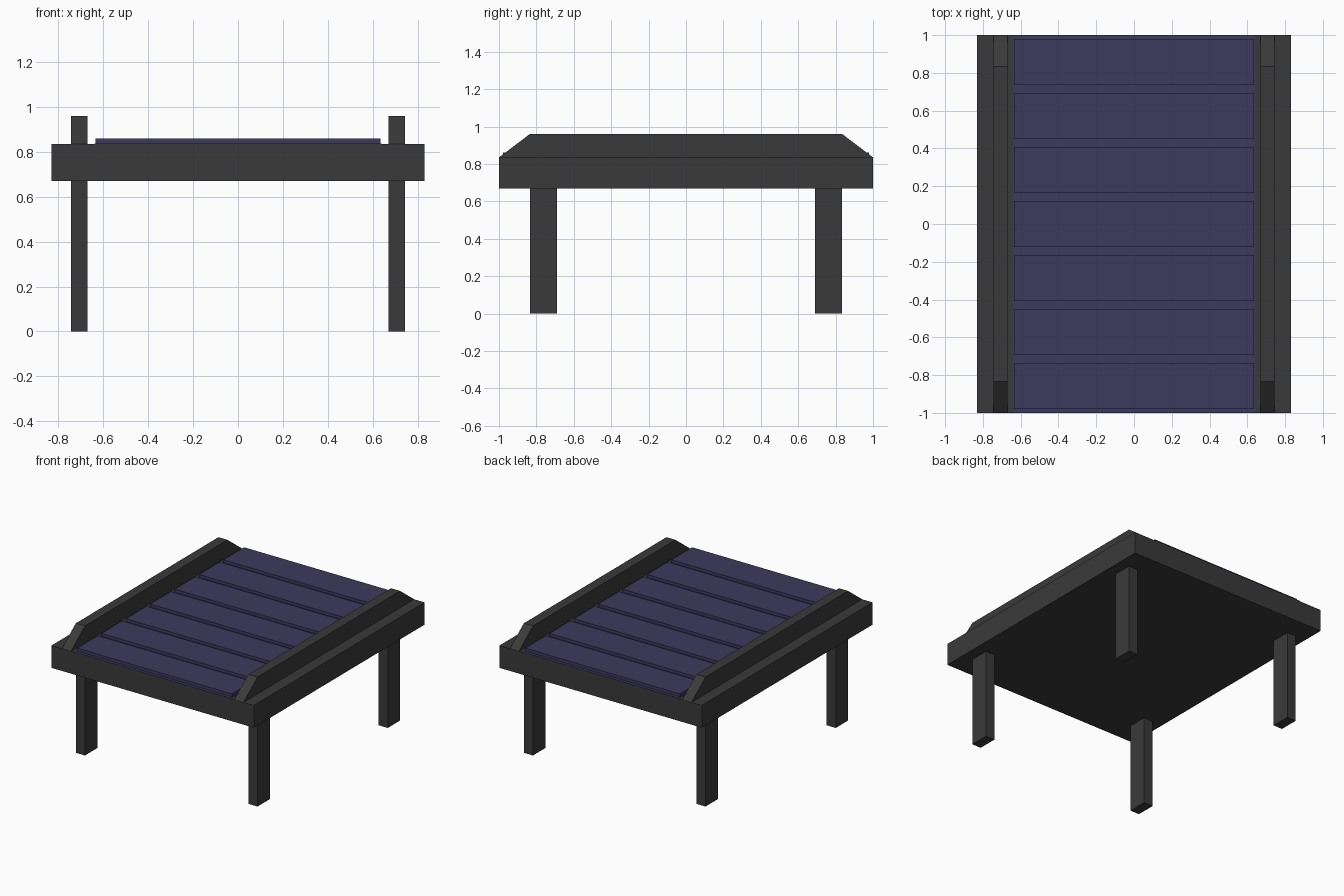
import bpy, bmesh

if "Cube" in bpy.data.objects:
    bpy.data.objects.remove(bpy.data.objects["Cube"])


def material(name, color):
    m = bpy.data.materials.new(name)
    m.diffuse_color = (*color, 1)
    m.use_nodes = True
    m.node_tree.nodes["Principled BSDF"].inputs["Base Color"].default_value = m.diffuse_color
    return m


DARK = material("dark_frame", (0.042, 0.042, 0.042))
BLUE = material("blue_slats", (0.047, 0.042, 0.11))


def prism(name, profile, x0, x1, mat):
    """Extrude a (y, z) profile from x0 to x1."""
    bm = bmesh.new()
    face = bm.faces.new([bm.verts.new((x0, y, z)) for y, z in profile])
    ext = bmesh.ops.extrude_face_region(bm, geom=[face])
    verts = [v for v in ext["geom"] if isinstance(v, bmesh.types.BMVert)]
    bmesh.ops.translate(bm, verts=verts, vec=(x1 - x0, 0, 0))
    bmesh.ops.recalc_face_normals(bm, faces=bm.faces)
    mesh = bpy.data.meshes.new(name)
    bm.to_mesh(mesh)
    bm.free()
    mesh.materials.append(mat)
    obj = bpy.data.objects.new(name, mesh)
    bpy.context.collection.objects.link(obj)


def box(name, x, y, z, mat):
    prism(name, [(y[0], z[0]), (y[1], z[0]), (y[1], z[1]), (y[0], z[1])], x[0], x[1], mat)


TOP = 0.835

# Platform slab
box("platform", (-0.83, 0.83), (-1, 1), (0.67, TOP), DARK)

# Side rails with sloped ends, and the legs below them
rail = [(-1, TOP), (1, TOP), (0.835, 0.96), (-0.835, 0.96)]
for side, x in (("left", (-0.745, -0.67)), ("right", (0.67, 0.745))):
    prism(f"{side}_rail", rail, *x, DARK)
    for end, y in (("front", (-0.835, -0.69)), ("back", (0.69, 0.835))):
        box(f"{end}_{side}_leg", x, y, (0, 0.67), DARK)

# Blue deck panel and raised slats
box("deck_panel", (-0.64, 0.64), (-1, 1), (TOP, TOP + 0.003), BLUE)
for i in range(7):
    y = (i - 3) * 2 / 7
    box(f"slat_{i + 1}", (-0.635, 0.635), (y - 0.121, y + 0.121), (TOP, 0.86), BLUE)
